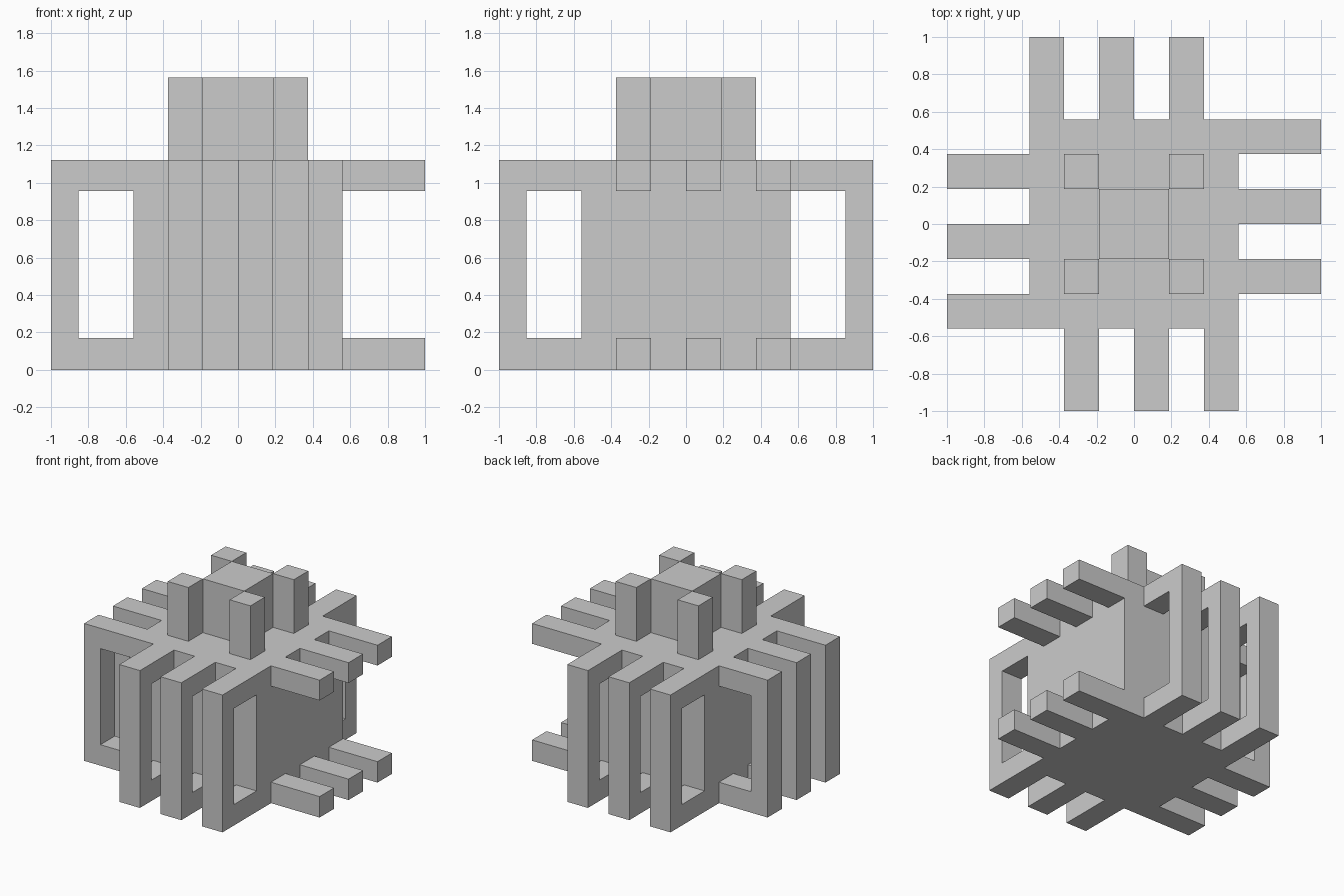
import bpy
import bmesh
from math import pi
from mathutils import Matrix

if "Cube" in bpy.data.objects:
    bpy.data.objects.remove(bpy.data.objects["Cube"])

C = 0.56               # half width of core
H = 1.123              # core height
TOP = 1.563            # top of the raised blocks
LOW, HIGH = 0.171, 0.957   # window bottom and top
U = 0.187              # strip width (module)


def prism(name, profile, y0, y1, angle=0.0):
    """Extrude an (x, z) profile from y0 to y1, then turn it about z."""
    bm = bmesh.new()
    face = bm.faces.new([bm.verts.new((x, y0, z)) for x, z in profile])
    ext = bmesh.ops.extrude_face_region(bm, geom=[face])
    verts = [v for v in ext["geom"] if isinstance(v, bmesh.types.BMVert)]
    bmesh.ops.translate(bm, verts=verts, vec=(0, y1 - y0, 0))
    bmesh.ops.recalc_face_normals(bm, faces=bm.faces)
    bm.transform(Matrix.Rotation(angle, 4, 'Z'))
    mesh = bpy.data.meshes.new(name)
    bm.to_mesh(mesh)
    bm.free()
    obj = bpy.data.objects.new(name, mesh)
    bpy.context.collection.objects.link(obj)
    return obj


def box(name, x0, x1, y0, y1, z0, z1, angle=0.0):
    return prism(name, [(x0, z0), (x1, z0), (x1, z1), (x0, z1)], y0, y1, angle)


# Solid core
box("core_block", -C, C, -C, C, 0, H)

# Raised centre and four corner posts
box("top_centre", -U, U, -U, U, H, TOP)
for i, x in enumerate((-2 * U, U)):
    for j, y in enumerate((-2 * U, U)):
        box(f"top_post_{i}{j}", x, x + U, y, y + U, H, TOP)

# Bracket with closed outer upright (C-shape that closes against the core)
BRACKET = [(C, 0), (1, 0), (1, H), (C, H), (C, HIGH),
           (0.852, HIGH), (0.852, LOW), (C, LOW)]

# Same staggered strips on each side, turned by 90 degrees
for k, side in enumerate(("right", "back", "left", "front")):
    for i, y in enumerate((-2 * U, 0, 2 * U)):
        y1 = min(y + U, C)
        if side == "right":     # open side: separate bars only
            box(f"right_lower_bar_{i}", C, 1, y, y1, 0, LOW)
            box(f"right_upper_bar_{i}", C, 1, y, y1, HIGH, H)
        else:
            prism(f"{side}_bracket_{i}", BRACKET, y, y1, k * pi / 2)
